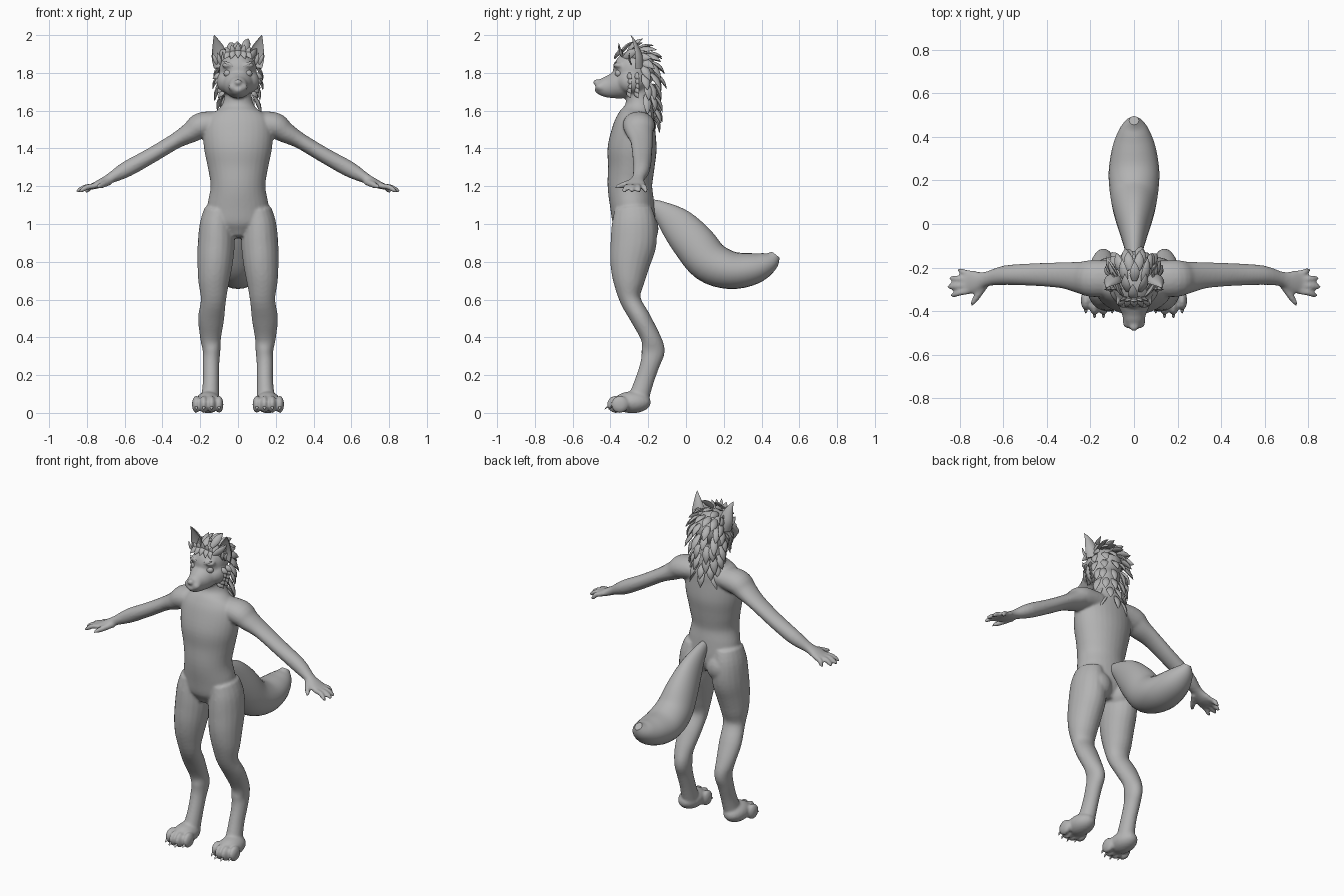
import bpy, bmesh, math, random
from mathutils import Vector, Matrix

random.seed(4)
if "Cube" in bpy.data.objects:
    bpy.data.objects.remove(bpy.data.objects["Cube"])

GREY = (0.45, 0.45, 0.45, 1)
fur = bpy.data.materials.new("grey_fur")
fur.use_nodes = True
fur.diffuse_color = GREY
fur.node_tree.nodes["Principled BSDF"].inputs["Base Color"].default_value = GREY

X, Y, Z = Vector((1, 0, 0)), Vector((0, 1, 0)), Vector((0, 0, 1))
SIDES = (1, -1)


def smooth_rings(rings, steps):
    """Catmull-Rom interpolation of (x, y, z, a, b) rings."""
    out = []
    last = len(rings) - 1
    for i in range(last):
        p0, p1, p2, p3 = (rings[min(max(i + k, 0), last)] for k in (-1, 0, 1, 2))
        for s in range(steps):
            t = s / steps
            out.append([0.5 * (2 * q + (r - p) * t + (2 * p - 5 * q + 4 * r - w) * t * t
                               + (3 * q - p - 3 * r + w) * t ** 3)
                        for p, q, r, w in zip(p0, p1, p2, p3)])
    return out + [list(rings[-1])]


def loft(bm, rings, ref=X, n=20, steps=4, side=1, cup=False):
    """Tube through elliptical rings: a is the radius along ref, b the one across it."""
    rings = smooth_rings([(r[0] * side, *r[1:]) for r in rings], steps)
    mids = [Vector(r[:3]) for r in rings]
    loops = []
    for i, (c, r) in enumerate(zip(mids, rings)):
        t = (mids[min(i + 1, len(mids) - 1)] - mids[max(i - 1, 0)]).normalized()
        u = (ref - t * ref.dot(t)).normalized()
        v = t.cross(u)
        loop = []
        for k in range(n):
            ang = math.tau * k / n
            across = math.sin(ang)
            if cup and across < 0:
                across *= -0.45
            loop.append(bm.verts.new(c + u * max(r[3], 0.001) * math.cos(ang)
                                     + v * max(r[4], 0.001) * across))
        loops.append(loop)
    for lo, hi in zip(loops, loops[1:]):
        for k in range(n):
            bm.faces.new((lo[k], lo[(k + 1) % n], hi[(k + 1) % n], hi[k]))
    bm.faces.new(loops[0][::-1])
    bm.faces.new(loops[-1])


def ball(bm, centre, radii, side=1):
    c = Vector((centre[0] * side, centre[1], centre[2]))
    mat = Matrix.Translation(c) @ Matrix.Diagonal((*radii, 1))
    bmesh.ops.create_uvsphere(bm, u_segments=20, v_segments=12, radius=1, matrix=mat)


def lock(bm, root, along, out, length, width):
    """Pointed leaf-shaped tuft of hair."""
    root, along, out = Vector(root), Vector(along).normalized(), Vector(out).normalized()
    rings = []
    for t, w, lift in ((0, .5, 0), (.35, 1, .1), (.7, .7, .1), (1, .04, .04)):
        c = root + along * length * t + out * length * lift
        rings.append((*c, width * w, width * w * .45))
    loft(bm, rings, ref=along.cross(out), n=8, steps=2)


def finish(bm, name, angle=50):
    bmesh.ops.recalc_face_normals(bm, faces=bm.faces[:])
    mesh = bpy.data.meshes.new(name)
    bm.to_mesh(mesh)
    bm.free()
    mesh.materials.append(fur)
    mesh.shade_smooth()
    mesh.set_sharp_from_angle(angle=math.radians(angle))
    ob = bpy.data.objects.new(name, mesh)
    bpy.context.collection.objects.link(ob)
    return ob


# Torso and neck
body = bmesh.new()
loft(body, [(0, y, z, a, b) for y, z, a, b in (
    (-.28, .93, .06, .07), (-.275, 1, .165, .11), (-.285, 1.1, .162, .117),
    (-.297, 1.2, .145, .118), (-.29, 1.3, .16, .123), (-.285, 1.4, .18, .13),
    (-.275, 1.5, .185, .115), (-.262, 1.56, .165, .1), (-.25, 1.61, .1, .08),
    (-.25, 1.66, .074, .068), (-.26, 1.74, .07, .065))], n=32)

# Head: skull, muzzle, chin and nose
ball(body, (0, -.272, 1.815), (.1, .115, .105))
loft(body, [(0, -.3, 1.755, .09, .085), (0, -.36, 1.737, .078, .075),
            (0, -.41, 1.727, .057, .06), (0, -.45, 1.728, .046, .047),
            (0, -.475, 1.735, .026, .03)])
ball(body, (0, -.472, 1.75), (.022, .02, .017))

for s in SIDES:
    ball(body, (.055, -.29, 1.755), (.06, .075, .065), s)
    ball(body, (.05, -.355, 1.84), (.036, .03, .016), s)
    ball(body, (.025, -.45, 1.725), (.027, .03, .024), s)
    # Arm and palm
    loft(body, [(.08, -.25, 1.535, .08, .06), (.19, -.25, 1.522, .085, .07),
                (.25, -.245, 1.485, .073, .056), (.33, -.235, 1.44, .06, .042),
                (.46, -.232, 1.362, .052, .041), (.59, -.235, 1.29, .045, .042),
                (.68, -.253, 1.24, .034, .027), (.735, -.265, 1.212, .053, .022),
                (.78, -.267, 1.195, .05, .014)], ref=Y, side=s)
    # Fingers and thumb
    for y, tip_x, tip_y in ((-.228, .81, -.213), (-.254, .848, -.25),
                            (-.281, .857, -.287), (-.306, .842, -.325)):
        loft(body, [(.75, y, 1.203, .015, .014), ((.76 + tip_x) / 2, (y + tip_y) / 2, 1.195, .015, .015),
                    (tip_x - .015, tip_y, 1.178, .013, .012), (tip_x, tip_y, 1.17, .005, .005)],
             ref=Y, n=10, side=s)
    loft(body, [(.68, -.27, 1.225, .02, .02), (.712, -.32, 1.21, .018, .017),
                (.735, -.355, 1.2, .014, .013), (.75, -.376, 1.193, .005, .005)],
         ref=Z, n=10, side=s)
    # Leg with a backward hock, and the buttock
    loft(body, [(.1, -.28, 1.08, .075, .1), (.112, -.275, 1, .09, .118),
                (.115, -.278, .9, .098, .122), (.121, -.295, .8, .094, .108),
                (.128, -.302, .7, .083, .085), (.13, -.295, .6, .067, .056),
                (.142, -.24, .5, .069, .053), (.145, -.188, .4, .056, .052),
                (.14, -.174, .33, .047, .062), (.143, -.19, .26, .044, .052),
                (.143, -.22, .17, .043, .05), (.147, -.25, .08, .048, .055)], side=s)
    ball(body, (.085, -.225, .975), (.085, .08, .09), s)
    # Paw
    ball(body, (.158, -.285, .056), (.068, .1, .058), s)
    for x, y in ((.1, -.35), (.14, -.372), (.181, -.372), (.221, -.35)):
        ball(body, (x, y, .045), (.023, .047, .046), s)

body_ob = finish(body, "body")
fuse = body_ob.modifiers.new("fuse_parts", "REMESH")
fuse.mode = "VOXEL"
fuse.voxel_size = 0.008
fuse.use_smooth_shade = True
soften = body_ob.modifiers.new("soften_joins", "SMOOTH")
soften.factor = 0.5
soften.iterations = 5

# Tail
tail = bmesh.new()
loft(tail, [(0, y, z, a, b) for y, z, a, b in (
    (-.21, 1.11, .02, .025), (-.14, 1.075, .035, .05), (-.05, 1, .06, .092),
    (.04, .9, .088, .112), (.125, .8, .108, .112), (.24, .755, .116, .1),
    (.36, .765, .097, .083), (.44, .8, .062, .055), (.475, .838, .022, .025))], n=24)
finish(tail, "tail")

# Ears: cupped cones with inner tufts
ears = bmesh.new()
for s in SIDES:
    loft(ears, [(.088, -.27, 1.83, .04, .045), (.096, -.268, 1.88, .043, .04),
                (.104, -.273, 1.925, .034, .028), (.117, -.283, 1.97, .016, .014),
                (.127, -.293, 2, .001, .001)], side=s, cup=True)
    for k in range(3):
        lock(ears, (s * (.075 + .018 * k), -.29, 1.845), (s * (.1 + .15 * k), -.1, 1), -Y, .065, .011)
finish(ears, "ears")

# Eyes and claws
eyes = bmesh.new()
claws = bmesh.new()
for s in SIDES:
    ball(eyes, (.052, -.357, 1.797), (.024, .02, .02), s)
    for x, y in ((.1, -.385), (.14, -.407), (.181, -.407), (.221, -.385)):
        lock(claws, (s * x, y, .035), (0, -1, -.8), (0, -1, 1), .03, .008)
finish(eyes, "eyes")
finish(claws, "toe_claws")

# Hair: overlapping rows of locks over the crown and down the nape
hair = bmesh.new()
rows = [(-.345, 1.9, .05), (-.31, 1.92, .06), (-.26, 1.925, .07), (-.21, 1.905, .085),
        (-.18, 1.86, .1), (-.165, 1.8, .1), (-.16, 1.74, .095), (-.165, 1.68, .085),
        (-.165, 1.62, .07), (-.165, 1.57, .045)]
for i, (y, z, w) in enumerate(rows):
    before, after = rows[max(i - 1, 0)], rows[min(i + 1, len(rows) - 1)]
    flow = Vector((0, after[0] - before[0], after[1] - before[1])).normalized()
    normal = X.cross(flow) * -1
    if normal.dot(Vector((0, y + .27, z - 1.75))) < 0:
        normal.negate()
    count = max(3, round(w * 65))
    for k in range(count):
        f = 2 * k / (count - 1) - 1
        ang = f * 1.25 + random.uniform(-.1, .1)
        out = normal * math.cos(ang) + X * math.sin(ang)
        root = Vector((0, y, z)) + X * w * math.sin(ang) - normal * w * .8 * (1 - math.cos(ang))
        along = flow + out * random.uniform(.2, .5) + X * f * .1
        lock(hair, root, along, out, random.uniform(.085, .11), .023)

# Fringe over the forehead
for k in range(-2, 3):
    lock(hair, (.02 * k, -.335, 1.925 - .006 * abs(k)), (.3 * k, -.7, -.75), (0, -1, .6), .065, .017)
    lock(hair, (.02 * k, -.335, 1.885), (.25 * k, -.25, 1), (0, -1, .5), .075 - .008 * abs(k), .016)
finish(hair, "hair", 40)

# Cheek ruffs and brows
ruff = bmesh.new()
for s in SIDES:
    for k in range(5):
        for y in (-.305, -.265):
            lock(ruff, (s * (.088 - .005 * k), y, 1.795 - .022 * k), (s * .8, .35, -.5 - .1 * k),
                 (s, -1, .3), .055, .017)
    lock(ruff, (s * .025, -.378, 1.835), (s, .25, .45), (0, -1, .4), .06, .009)
# Single long lock beside the neck
lock(ruff, (-.075, -.25, 1.71), (-.1, 0, -1), -X, .11, .018)
finish(ruff, "cheek_ruffs", 40)
